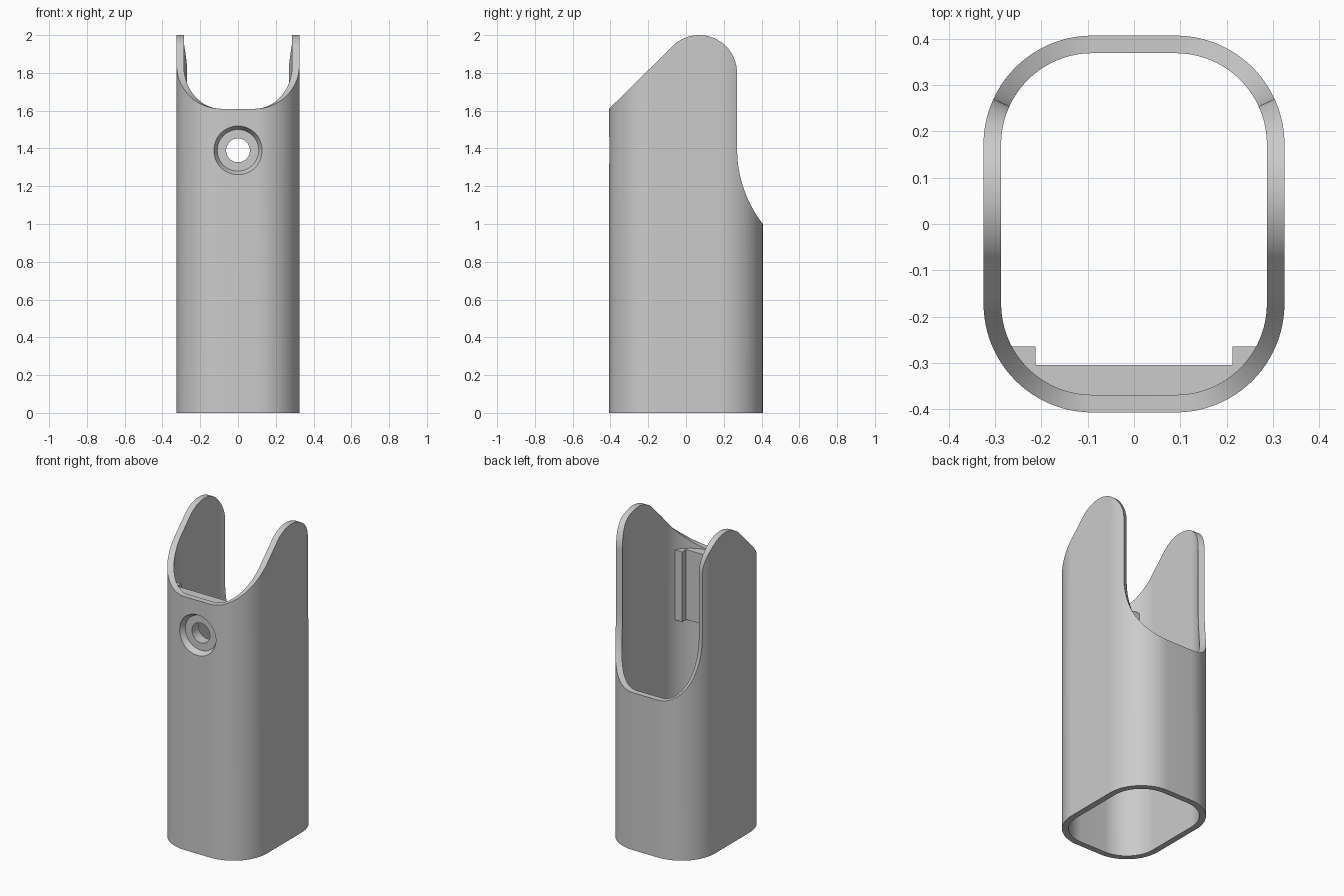
import bpy, bmesh, math

if "Cube" in bpy.data.objects:
    bpy.data.objects.remove(bpy.data.objects["Cube"])

HX, HY, R, WALL = 0.325, 0.407, 0.235, 0.038   # outer half sizes, corner radius, wall
BACK = 0.27                                    # y where the side tabs end
CX, CY = HX - R, HY - R

grey = bpy.data.materials.new("plain grey")
grey.diffuse_color = (0.6, 0.6, 0.6, 1)
grey.use_nodes = True
grey.node_tree.nodes["Principled BSDF"].inputs["Base Color"].default_value = grey.diffuse_color


def make(name, bm):
    bmesh.ops.recalc_face_normals(bm, faces=bm.faces)
    me = bpy.data.meshes.new(name)
    bm.to_mesh(me)
    bm.free()
    me.materials.append(grey)
    ob = bpy.data.objects.new(name, me)
    bpy.context.collection.objects.link(ob)
    return ob


def rim_height(y):
    """Side profile: sloped front, round tip, hollow curve at the back."""
    if y < -0.071:
        return 1.61 + (y + HY) * 0.985
    if y < BACK:
        return 1.8 + math.sqrt(max(0, 0.04 - (y - 0.07) ** 2))
    big = 0.6525
    return 1.4 - math.sqrt(max(0, big ** 2 - (big - (y - BACK)) ** 2))


def quarter():
    """Right half of the outline, front to back: (x, y, normal x, normal y, z)."""
    cut = math.asin((BACK - CY) / R)
    pts = []
    for i in range(25):
        a = -math.pi / 2 * (1 - i / 24)
        y = -CY + R * math.sin(a)
        pts.append((CX + R * math.cos(a), y, math.cos(a), math.sin(a), rim_height(y)))
    n = 40
    for i in range(1, n):
        y = -CY + 2 * CY * i / n
        pts.append((HX, y, 1, 0, rim_height(y)))
    for i in range(25):                        # flank corner up to the tab end
        # denser steps near the end, where the tip turns vertical
        a = cut * math.sin(math.pi / 2 * i / 24)
        y = CY + R * math.sin(a)
        z = 1.8 if i == 24 else rim_height(y)
        pts.append((CX + R * math.cos(a), y, math.cos(a), math.sin(a), z))
    for i in range(21):                        # corner behind the tab
        a = cut + (math.pi / 2 - cut) * (i / 20) ** 1.5
        y = CY + R * math.sin(a)
        z = 1.4 if i == 0 else rim_height(y)
        pts.append((CX + R * math.cos(a), y, math.cos(a), math.sin(a), z))
    return pts


# Sleeve: wall columns from the floor to the rim, inner skin offset inward
right = quarter()
ring = right + [(-x, y, -nx, ny, z) for x, y, nx, ny, z in reversed(right)]
bm = bmesh.new()
skins = []
for off in (0, WALL):
    low, top = [], []
    for x, y, nx, ny, z in ring:
        px, py = x - nx * off, y - ny * off
        top.append(bm.verts.new((px, py, z)))
        same = low and (low[-1].co.xy - top[-1].co.xy).length < 1e-6
        low.append(low[-1] if same else bm.verts.new((px, py, 0)))
    skins.append((low, top))
N = len(ring)
for low, top in skins:
    for i in range(N):
        j = (i + 1) % N
        if low[i] is low[j]:
            continue
        loop = [low[i], low[j]]
        nxt, prv = (j + 1) % N, i - 1
        if low[nxt] is low[j] and top[nxt].co.z < top[j].co.z:
            loop.append(top[nxt])
        loop += [top[j], top[i]]
        if low[prv] is low[i] and top[prv].co.z < top[i].co.z:
            loop.append(top[prv])
        bm.faces.new(loop)
(lo, to), (li, ti) = skins
for i in range(N):
    j = (i + 1) % N
    bm.faces.new((to[i], to[j], ti[j], ti[i]))
    if lo[i] is not lo[j]:
        bm.faces.new((lo[i], lo[j], li[j], li[i]))
sleeve = make("sleeve", bm)

# Mounting block inside the front wall, with a raised rib at each end
mid = R - WALL * 0.5
end = math.asin((0.265 - CY) / mid)
half = [(0.213, -0.305), (0.213, -0.265)]
for i in range(13):
    a = end + (math.pi / 2 - end) * i / 12
    half.append((CX + mid * math.cos(a), -CY - mid * math.sin(a)))
outline = half + [(-x, y) for x, y in reversed(half)]
bm = bmesh.new()
base = bm.faces.new([bm.verts.new((x, y, 1.16)) for x, y in outline])
ext = bmesh.ops.extrude_face_region(bm, geom=[base])
bmesh.ops.translate(bm, vec=(0, 0, 0.445),
                    verts=[v for v in ext["geom"] if isinstance(v, bmesh.types.BMVert)])
block = make("mounting_block", bm)

# Screw hole cutter: tapered recess, then a narrow bore
bm = bmesh.new()
S, loops = 48, []
for r, y in ((0.136, -0.42), (0.11, -0.372), (0.063, -0.372), (0.063, -0.2)):
    loops.append([bm.verts.new((r * math.cos(2 * math.pi * k / S), y,
                                1.39 + r * math.sin(2 * math.pi * k / S))) for k in range(S)])
for a, b in zip(loops, loops[1:]):
    for k in range(S):
        bm.faces.new((a[k], a[(k + 1) % S], b[(k + 1) % S], b[k]))
bm.faces.new(loops[0])
bm.faces.new(loops[-1])
cutter = make("screw_hole_cutter", bm)
cutter.hide_render = True
cutter.hide_set(True)

for ob in (sleeve, block):
    mod = ob.modifiers.new("screw_hole", "BOOLEAN")
    mod.operation, mod.solver, mod.object = "DIFFERENCE", "EXACT", cutter
    bpy.ops.object.select_all(action="DESELECT")
    ob.select_set(True)
    bpy.context.view_layer.objects.active = ob
    bpy.ops.object.modifier_apply(modifier=mod.name)
    bpy.ops.object.shade_smooth_by_angle(angle=math.radians(30))
